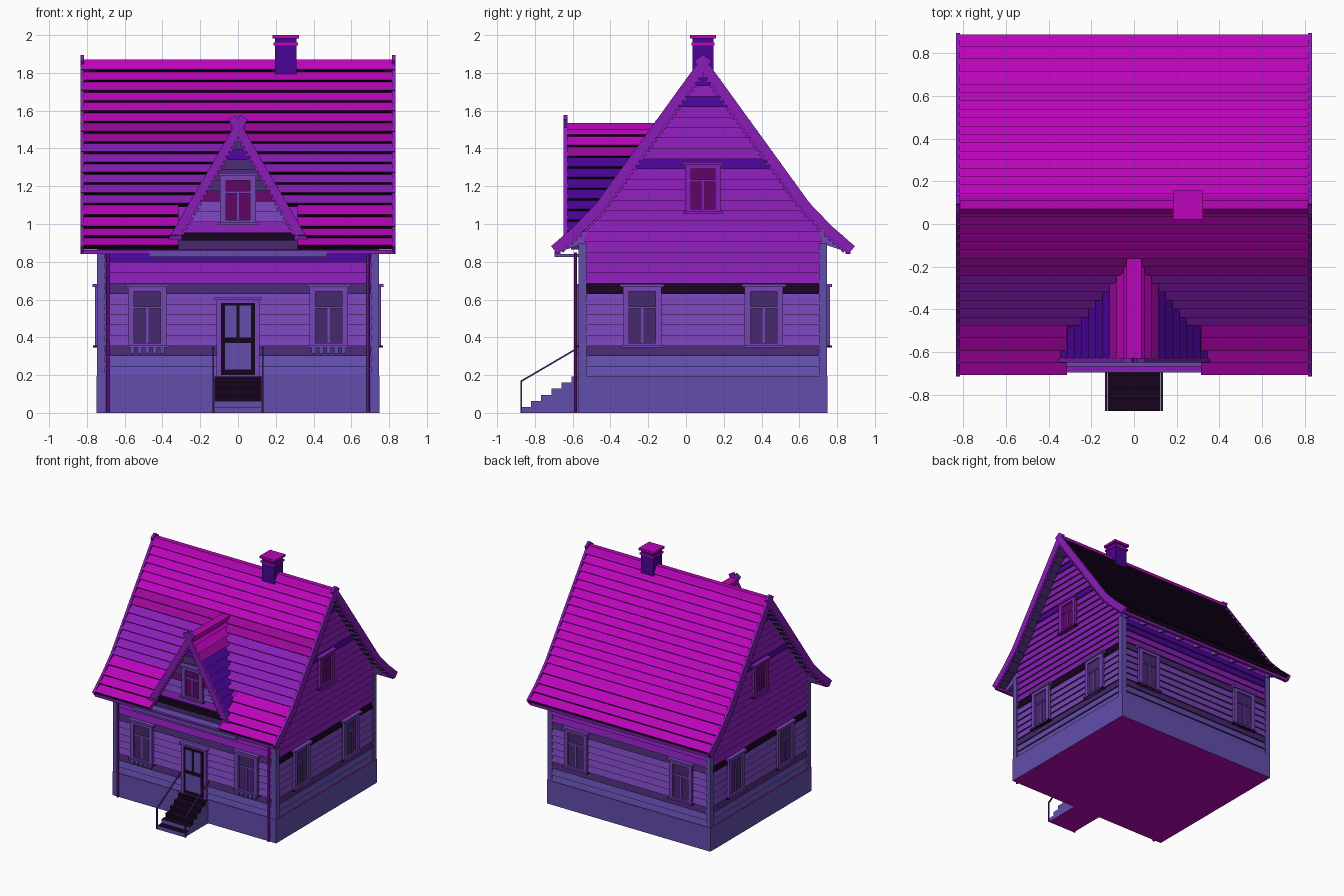
import bpy, bmesh, math
from mathutils import Matrix, Vector

if "Cube" in bpy.data.objects:
    bpy.data.objects.remove(bpy.data.objects["Cube"])

HEX = dict(magenta="B80DB8", deep_magenta="990F99", purple="8722B4", violet="7646B4",
           periwinkle="624EAA", dark_violet="482D6E", indigo="4B0C96",
           near_black="1C0C23", wine="5F0F64")
MATS = {}
for mat_name, code in HEX.items():
    rgba = [(int(code[i:i + 2], 16) / 255) ** 2.2 for i in (0, 2, 4)] + [1]
    m = bpy.data.materials.new(mat_name)
    m.use_nodes = True
    m.diffuse_color = rgba
    m.node_tree.nodes["Principled BSDF"].inputs["Base Color"].default_value = rgba
    MATS[mat_name] = m
ORDER = list(MATS)


class Part:
    """Collects lofted solids into one flat-shaded object."""

    def __init__(self):
        self.bm = bmesh.new()

    def loft(self, a, b, mats, cap=None):
        n = len(a)
        mats = [mats] * n if isinstance(mats, str) else mats
        va, vb = ([self.bm.verts.new(p) for p in loop] for loop in (a, b))
        for i in range(n):
            j = (i + 1) % n
            self.bm.faces.new((va[i], va[j], vb[j], vb[i])).material_index = ORDER.index(mats[i])
        for loop in (va, vb[::-1]):
            self.bm.faces.new(loop).material_index = ORDER.index(cap or mats[0])

    def prism(self, pts, axis, lo, hi, mats, cap=None):
        put = {"x": lambda p, t: (t, p[0], p[1]), "y": lambda p, t: (p[0], t, p[1])}[axis]
        self.loft([put(p, lo) for p in pts], [put(p, hi) for p in pts], mats, cap)

    def box(self, x, y, z, mats, cap=None):
        # side order: bottom, back, top, front
        self.prism([(y[0], z[0]), (y[1], z[0]), (y[1], z[1]), (y[0], z[1])], "x", *x, mats, cap)

    def done(self, name, frame=None):
        bmesh.ops.recalc_face_normals(self.bm, faces=self.bm.faces)
        mesh = bpy.data.meshes.new(name)
        self.bm.to_mesh(mesh)
        self.bm.free()
        for m in MATS.values():
            mesh.materials.append(m)
        ob = bpy.data.objects.new(name, mesh)
        bpy.context.collection.objects.link(ob)
        if frame:
            ob.matrix_world = frame


MID = 0.09            # ridge line in y
ROW = 0.055           # board height
ROOF = [(0, 1.86), (0.55, 1.10), (0.67, 0.975), (0.785, 0.875)]
DORMER = [(0, 1.52), (0.36, 0.90)]


def half(z):
    """Half depth of the main roof at height z."""
    for (d0, z0), (d1, z1) in zip(ROOF, ROOF[1:]):
        if z >= z1:
            return d0 + (d1 - d0) * (z0 - z) / (z0 - z1)
    return ROOF[-1][0]


def place(x, y, turn):
    return Matrix.Translation((x, y, 0)) @ Matrix.Rotation(math.radians(turn), 4, "Z")


FRAMES = dict(front=place(0, -0.552, 0), right=place(0.727, MID, 90),
              back=place(0, 0.732, 180), left=place(-0.727, MID, -90))

# Foundation and solid core
p = Part()
p.box((-0.748, 0.748), (-0.57, 0.75), (0, 0.195), ["magenta", "periwinkle", "magenta", "periwinkle"], "periwinkle")
p.done("foundation")
p = Part()
p.prism([(-0.55, 0.19), (0.73, 0.19), (0.73, 0.95), (MID, 1.8), (-0.55, 0.95)], "x", -0.725, 0.725, "purple")
p.done("house_core")


# Clapboard walls, coloured by board height
def wall_colour(z, gable):
    if z < 0.29:
        return "periwinkle"
    if z < 0.35:
        return "dark_violet"
    if z < 0.62:
        return "violet"
    if z < 0.68:
        return "near_black" if gable else "dark_violet"
    if gable:
        return "indigo" if 1.28 < z < 1.34 or 1.61 < z < 1.67 or z > 1.72 else "purple"
    return "purple" if z < 0.79 else "indigo"


def clapboards(name, frame, z, count, width, colour):
    p = Part()
    for i in range(count):
        z0, z1 = z + i * ROW, z + (i + 1) * ROW
        ends = [[(s * width(z0), -0.014, z0), (s * width(z1), -0.001, z1), (s * width(z0), 0.01, z0)]
                for s in (-1, 1)]
        p.loft(*ends, [colour(z0 + 0.005), "purple", "dark_violet"])
    p.done(name, frame)


for side, frame in FRAMES.items():
    gable = side in ("left", "right")
    width = (lambda z: min(0.63, max(half(z) - 0.03, 0.005))) if gable else (lambda z: 0.72)
    clapboards(side + "_wall", frame, 0.19, 29 if gable else 13, width,
               lambda z, g=gable: wall_colour(z, g))

# Corner boards
p = Part()
for s in (-1, 1):
    for y in (-0.568, 0.705):
        p.box(sorted((s * 0.705, s * 0.746)), (y, y + 0.042), (0.195, 0.9), "periwinkle")
p.done("corner_boards")


# Windows
def window(name, frame, u, z0, z1, w, glass, trim, brackets=False):
    p = Part()
    h, f = w / 2, 0.032
    p.box((u - h, u + h), (-0.016, 0.01), (z0, z1), glass)
    for s in (-1, 1):
        p.box(sorted((u + s * h, u + s * (h - f))), (-0.03, 0), (z0, z1), trim)
    p.box((u - h, u + h), (-0.03, 0), (z1 - 0.035, z1), trim)
    p.box((u - h, u + h), (-0.03, 0), (z0, z0 + 0.025), trim)
    p.box((u - h - 0.014, u + h + 0.014), (-0.042, 0), (z1 - 0.012, z1 + 0.004), trim)
    p.box((u - h - 0.01, u + h + 0.01), (-0.04, 0), (z0, z0 + 0.012), ["near_black", trim, trim, trim])
    bar = z0 + (z1 - z0) * 0.62
    p.box((u - h, u + h), (-0.024, 0), (bar, bar + 0.012), trim)
    p.box((u - 0.006, u + 0.006), (-0.022, 0), (z0, bar), trim)
    if brackets:
        for i in range(-2, 3):
            p.box((u + i * 0.04 - 0.012, u + i * 0.04 + 0.012), (-0.034, 0), (z0 - 0.03, z0), "periwinkle")
    p.done(name, frame)


for side, frame in FRAMES.items():
    gable = side in ("left", "right")
    for s, tag in ((-1, "_window_a"), (1, "_window_b")):
        window(side + tag, frame, s * (0.322 if gable else 0.48), 0.345, 0.678, 0.205,
               "dark_violet", "violet", side == "front")
    if gable:
        window(side + "_attic_window", frame, 0, 1.055, 1.325, 0.19, "wine", "purple")

# Front door
p = Part()
p.box((-0.115, 0.115), (-0.028, 0), (0.19, 0.6), "violet")
p.box((-0.125, 0.125), (-0.04, 0), (0.597, 0.612), "violet")
p.box((-0.09, 0.09), (-0.032, 0), (0.2, 0.583), "near_black")
p.box((-0.068, 0.068), (-0.036, 0), (0.23, 0.37), "periwinkle")
for s in (-1, 1):
    p.box(sorted((s * 0.008, s * 0.068)), (-0.036, 0), (0.4, 0.568), "periwinkle")
p.done("front_door", FRAMES["front"])

# Entrance steps and handrails
p = Part()
pts, mats = [], []
for i in range(6):
    y, z = -0.875 + i * 0.054, i * 0.032
    pts += [(y, z), (y, z + 0.032)]
    mats += ["periwinkle" if i < 2 else "near_black", "near_black"]
p.prism(pts + [(-0.56, 0.192), (-0.56, 0)], "x", -0.125, 0.125, mats + ["periwinkle", "magenta"], "periwinkle")
p.done("entrance_steps")
p = Part()
for s in (-1, 1):
    x = sorted((s * 0.126, s * 0.136))
    p.box(x, (-0.877, -0.867), (0, 0.165), "dark_violet")
    p.prism([(-0.877, 0.16), (-0.877, 0.17), (-0.57, 0.35), (-0.57, 0.34)], "x", *x, "dark_violet")
p.done("handrails")


# Stepped roof boards
def roof_rows(profile, counts):
    """Yield each board as upper point, lower point and outward normal."""
    for (a, b), n in zip(zip(profile, profile[1:]), counts):
        a, b = Vector(a), Vector(b)
        d = (b - a).normalized()
        for i in range(n):
            yield a.lerp(b, i / n), a.lerp(b, (i + 1) / n), Vector((-d.y, d.x))


def board(p, s, mid, row, axis, lo, hi, top):
    a, b, n = row
    pts = [(mid + s * q.x, q.y) for q in (a, b + n * 0.02, b - n * 0.012, a - n * 0.025)]
    p.prism(pts, axis, lo, hi, [top, "near_black", "dark_violet", "dark_violet"], top)


def front_colour(z):
    return "magenta" if z > 1.57 or z < 1.12 else "deep_magenta" if z > 1.45 else "purple"


for s, name in ((-1, "front_roof"), (1, "back_roof")):
    p = Part()
    for row in roof_rows(ROOF, (14, 2, 2)):
        z = row[0].y
        cut = s < 0 and z < 1.12
        for lo, hi in ((-0.83, -0.315), (0.315, 0.83)) if cut else ((-0.83, 0.83),):
            board(p, s, MID, row, "x", lo, hi, front_colour(z) if s < 0 else "magenta")
    p.done(name)
p = Part()
p.prism([(MID - 0.045, 1.825), (MID - 0.02, 1.87), (MID + 0.02, 1.87), (MID + 0.045, 1.825)],
        "x", -0.825, 0.825, "magenta")
p.done("ridge_cap")

# Dormer roof, front wall and sill
p = Part()
for s in (-1, 1):
    for row in roof_rows(DORMER, (11,)):
        z = row[0].y
        board(p, s, 0, row, "y", -0.63, MID - half(z) + 0.02,
              "magenta" if z > 1.42 else "deep_magenta" if z > 1.37 else "indigo")
p.box((-0.035, 0.035), (-0.63, -0.15), (1.5, 1.535), "magenta")
p.done("dormer_roof")


def dormer_colour(z):
    for top, colour in ((1.0, "purple"), (1.1, "violet"), (1.17, "wine"), (1.3, "dark_violet"), (1.39, "indigo")):
        if z < top:
            return colour
    return "dark_violet"


DORMER_FRAME = place(0, -0.575, 0)
clapboards("dormer_wall", DORMER_FRAME, 0.955, 9, lambda z: (1.5 - z) / 1.72, dormer_colour)
window("dormer_window", DORMER_FRAME, 0, 0.995, 1.265, 0.19, "wine", "violet")
p = Part()
p.box((-0.32, 0.32), (-0.61, -0.5), (0.865, 0.912), "dark_violet")
p.box((-0.3, 0.3), (-0.622, -0.5), (0.912, 0.955), "near_black")
p.done("dormer_sill")


# Toothed bargeboards crossing at the peaks
def bargeboards(name, profile, mid, axis, lo, hi, wide, horn):
    p = Part()
    for s in (-1, 1):
        for k, (a, b) in enumerate(zip(profile, profile[1:])):
            a, b = Vector(a), Vector(b)
            d = (b - a).normalized()
            n = Vector((-d.y, d.x))

            def slab(start, end, out, inn, mat="purple"):
                qs = (a + d * start + n * out, a + d * end + n * out, a + d * end + n * inn, a + d * start + n * inn)
                p.prism([(mid + s * q.x, q.y) for q in qs], axis, lo, hi, mat)

            size = (b - a).length
            slab(-horn if k == 0 else 0, size + 0.01, 0.018, -wide)
            for i in range(2 if k == 0 else 0, int(size / 0.03)):
                slab(i * 0.03, i * 0.03 + 0.017, -wide, -wide - 0.014)
    p.done(name)


bargeboards("right_bargeboards", ROOF, MID, "x", 0.815, 0.835, 0.035, 0.03)
bargeboards("left_bargeboards", ROOF, MID, "x", -0.835, -0.815, 0.035, 0.03)
bargeboards("dormer_bargeboards", DORMER, 0, "y", -0.648, -0.628, 0.028, 0.055)

# Eaves: rafters, fascias, canopy board and downpipes
p = Part()
for s in (-1, 1):
    for i in range(9):
        x = -0.72 + i * 0.18
        if s > 0 or abs(x) > 0.3:
            pts = [(0.62, 0.97), (0.62, 0.9), (0.77, 0.85), (0.77, 0.87)]
            p.prism([(MID + s * a, z) for a, z in pts], "x", x - 0.012, x + 0.012, "violet")
    p.box((-0.825, 0.825), sorted((MID + s * 0.755, MID + s * 0.78)), (0.84, 0.862), "purple")
p.done("eave_rafters")
p = Part()
p.box((-0.47, 0.47), (-0.695, -0.56), (0.825, 0.84), "periwinkle")
p.box((-0.47, 0.47), (-0.695, -0.685), (0.825, 0.857), "periwinkle")
p.done("canopy_board")
p = Part()
for s in (-1, 1):
    ring = [(s * 0.69 + 0.009 * math.cos(t * math.pi / 4), -0.585 + 0.009 * math.sin(t * math.pi / 4))
            for t in range(8)]
    p.loft([(x, y, 0.005) for x, y in ring], [(x, y, 0.85) for x, y in ring], "purple")
p.done("downpipes")

# Chimney
p = Part()
p.box((0.195, 0.31), (0.035, 0.145), (1.72, 1.99), "indigo")
for lo, hi, g in ((1.945, 1.96, 0.007), (1.982, 2.0, 0.013)):
    p.box((0.195 - g, 0.31 + g), (0.035 - g, 0.145 + g), (lo, hi), "magenta")
p.done("chimney")
